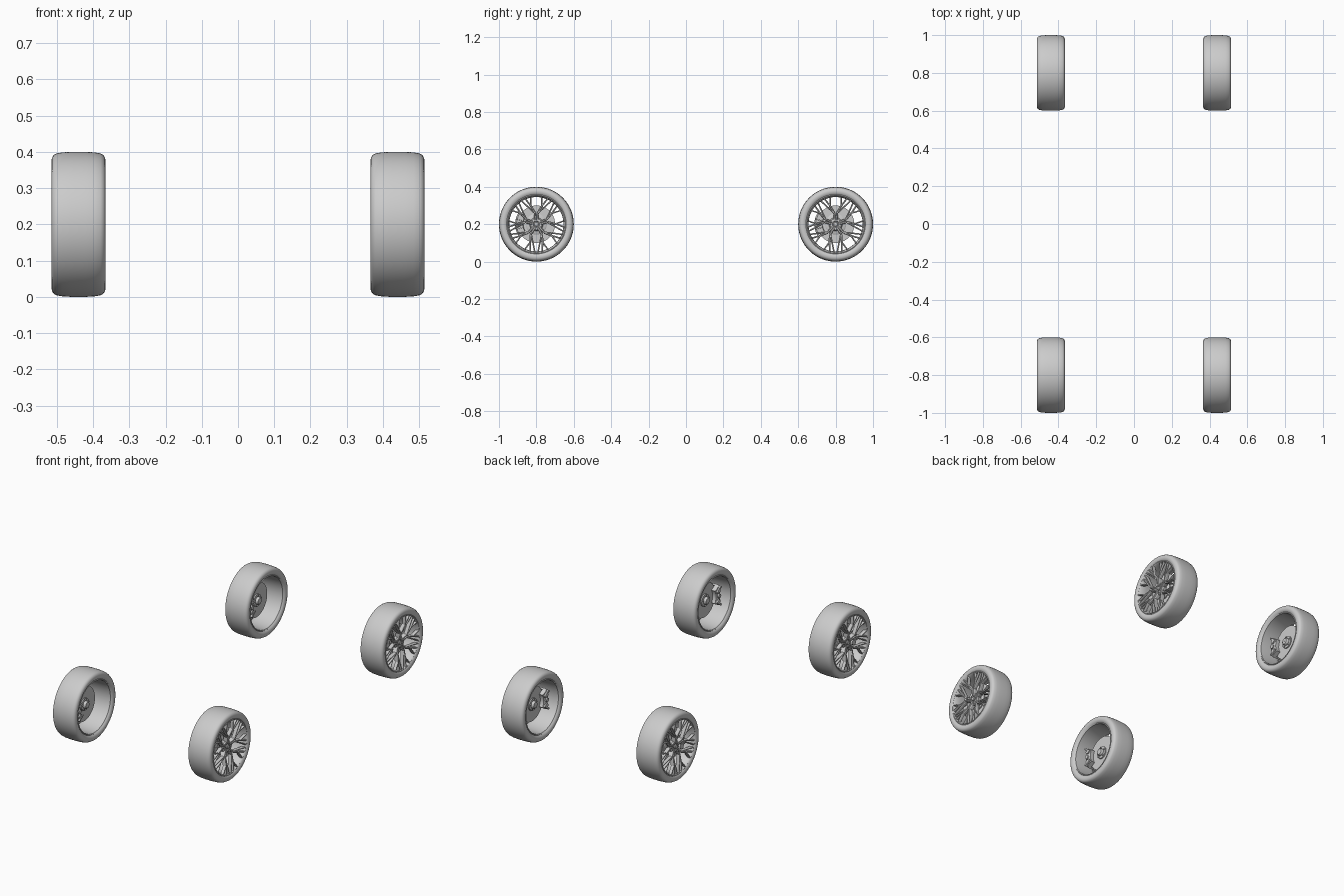
import bpy, bmesh
from math import sin, cos, pi, radians

if "Cube" in bpy.data.objects:
    bpy.data.objects.remove(bpy.data.objects["Cube"])


def finish(bm, name, angle=35):
    """Mirror each part to both sides and place it on both axles."""
    bmesh.ops.recalc_face_normals(bm, faces=bm.faces)
    me = bpy.data.meshes.new(name)
    bm.to_mesh(me)
    bm.free()
    me.shade_smooth()
    me.set_sharp_from_angle(angle=radians(angle))
    for end, y in (("front", -0.8), ("rear", 0.8)):
        ob = bpy.data.objects.new(end + "_" + name, me)
        ob.location = (0, y, 0.2)
        bpy.context.collection.objects.link(ob)
        ob.modifiers.new("Mirror", 'MIRROR').use_mirror_merge = False


def polar(x, r, deg):
    a = radians(deg)
    return (x, r * cos(a), r * sin(a))


def lathe(bm, profile, n=96, start=0, span=360):
    """Sweep a closed (x, radius) profile around the axle."""
    full = span == 360
    rings = [[bm.verts.new(polar(x, r, start + span * i / n)) for x, r in profile]
             for i in range(n if full else n + 1)]
    m = len(profile)
    for i in range(n):
        a, b = rings[i], rings[(i + 1) % len(rings)]
        for j in range(m):
            k = (j + 1) % m
            bm.faces.new((a[j], a[k], b[k], b[j]))
    if not full:
        bm.faces.new(rings[0])
        bm.faces.new(rings[-1])


def beam(bm, p, q, w0, w1, depth=0.022):
    """Chamfered spoke between polar points p and q = (x, r, deg)."""
    a, b = polar(*p), polar(*q)
    dy, dz = b[1] - a[1], b[2] - a[2]
    l = (dy * dy + dz * dz) ** 0.5
    ny, nz = -dz / l, dy / l
    ends = []
    for c, w in ((a, w0), (b, w1)):
        sec = ((-depth, -.4), (-.005, -.5), (0, -.25), (0, .25), (-.005, .5), (-depth, .4))
        ends.append([bm.verts.new((c[0] + dx, c[1] + ny * w * s, c[2] + nz * w * s))
                     for dx, s in sec])
    for j in range(6):
        k = (j + 1) % 6
        bm.faces.new((ends[0][j], ends[0][k], ends[1][k], ends[1][j]))
    bm.faces.new(ends[0])
    bm.faces.new(ends[1])


def rod(bm, x0, x1, radius, r, deg, n=12):
    """Small cylinder parallel to the axle."""
    _, cy, cz = polar(0, r, deg)
    rings = [[bm.verts.new((x, cy + radius * cos(2 * pi * i / n), cz + radius * sin(2 * pi * i / n)))
              for i in range(n)] for x in (x0, x1)]
    for i in range(n):
        j = (i + 1) % n
        bm.faces.new((rings[0][i], rings[0][j], rings[1][j], rings[1][i]))
    for ring in rings:
        bm.faces.new(ring)


# Tyre
half = [(.061, .153), (.067, .157), (.0725, .165), (.0745, .174), (.0735, .183),
        (.069, .191), (.061, .1955), (.045, .1985), (.02, .2)]
bm = bmesh.new()
lathe(bm, [(.44 + d, r) for d, r in half] + [(.44 - d, r) for d, r in reversed(half)])
finish(bm, "tyre", 60)

# Rim barrel with stepped outer lip
bm = bmesh.new()
lathe(bm, [(.374, .156), (.371, .153), (.374, .149), (.40, .147), (.47, .145), (.492, .146),
           (.502, .150), (.508, .152), (.511, .155), (.509, .159), (.502, .157)])
finish(bm, "rim_barrel")

# Forked spokes: stem, two branches, each splitting again at the rim
bm = bmesh.new()
for i in range(5):
    c = 90 + 72 * i
    for s in (-1, 1):
        root, knee = (.494, .022, c + s * 12), (.501, .062, c + s * 7)
        fork = (.507, .102, c + s * 17)
        beam(bm, root, knee, .013, .011, .026)
        beam(bm, knee, fork, .011, .010)
        beam(bm, fork, (.511, .152, c + s * 11), .008, .007, .018)
        beam(bm, fork, (.511, .152, c + s * 24), .009, .008, .018)
        beam(bm, (.501, .062, c + s * 10), (.510, .152, c + s * 33), .008, .008, .02)
finish(bm, "spokes", 20)

# Wheel hub with centre cap and lug nuts
bm = bmesh.new()
lathe(bm, [(.462, .004), (.462, .034), (.484, .036), (.491, .030), (.493, .018), (.488, .015), (.488, .004)], 40)
lathe(bm, [(.486, .0005), (.486, .0125), (.495, .0125), (.498, .010), (.499, .0005)], 32)
for i in range(5):
    rod(bm, .484, .496, .0045, .024, 54 + 72 * i, 6)
finish(bm, "wheel_hub")

# Vented brake disc with raised hat
bm = bmesh.new()
for x in (.440, .450):
    lathe(bm, [(x, .055), (x, .100), (x + .005, .100), (x + .005, .055)], 64)
for i in range(30):
    beam(bm, (.450, .058, i * 12), (.450, .098, i * 12), .003, .003, .006)
lathe(bm, [(.440, .018), (.440, .056), (.462, .056), (.466, .050), (.466, .018)], 48)
finish(bm, "brake_disc")

# Axle flange on the inboard side
bm = bmesh.new()
lathe(bm, [(.418, .001), (.418, .017), (.425, .021), (.433, .021), (.433, .036), (.442, .036), (.442, .001)], 40)
for i in range(5):
    rod(bm, .427, .436, .004, .028, 90 + 72 * i, 8)
finish(bm, "axle_flange")

# Brake caliper hugging the forward edge of the disc
bm = bmesh.new()
lathe(bm, [(.414, .070), (.410, .078), (.410, .103), (.418, .114), (.470, .114), (.476, .106),
           (.476, .072), (.460, .070), (.460, .104), (.436, .104), (.436, .070)], 14, 148, 64)
for d in (160, 180, 200):
    rod(bm, .402, .412, .012, .090, d, 16)
for d in (152, 208):
    rod(bm, .398, .440, .006, .108, d)
    beam(bm, (.412, .108, d), (.412, .070, 180 + (d - 180) * .8), .012, .012, .012)
for d in (166, 180, 194):
    beam(bm, (.478, .074, d), (.478, .112, d), .006, .006, .008)
finish(bm, "brake_caliper")
